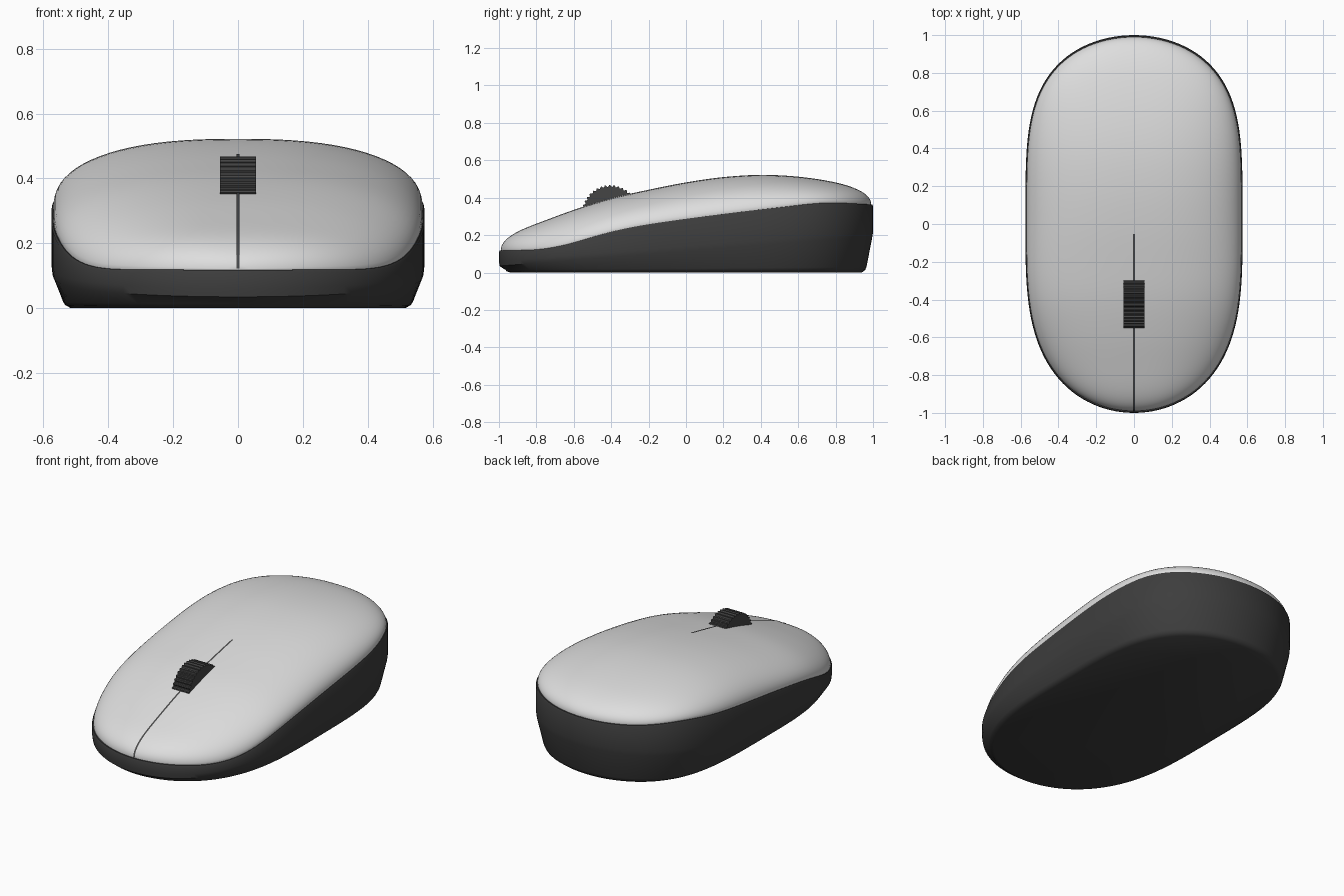
import bpy, bmesh
from math import sin, cos, pi, radians, sqrt

cube = bpy.data.objects.get("Cube")
if cube:
    bpy.data.objects.remove(cube, do_unlink=True)

HALF_WIDTH = 0.575
# Side profile points (y, z): line between the two shells, and the top ridge
SEAM = [(-1, .12), (-.8, .125), (-.65, .15), (-.4, .22), (-.2, .26),
        (.2, .315), (.5, .35), (.75, .374), (1, .366)]
RIDGE = [(-1, .195), (-.8, .265), (-.6, .337), (-.4, .398), (-.2, .443),
         (0, .482), (.2, .51), (.4, .522), (.6, .513), (.8, .484), (1, .435)]


def material(name, rgb, roughness):
    m = bpy.data.materials.new(name)
    m.use_nodes = True
    m.diffuse_color = (*rgb, 1)
    bsdf = m.node_tree.nodes["Principled BSDF"]
    bsdf.inputs["Base Color"].default_value = (*rgb, 1)
    bsdf.inputs["Roughness"].default_value = roughness
    return m


def curve_at(pts, y):
    """Smooth (Hermite) interpolation through profile points."""
    n = len(pts)
    y = min(max(y, pts[0][0]), pts[-1][0])
    i = max(k for k in range(n - 1) if pts[k][0] <= y)

    def slope(k):
        a, b = pts[max(k - 1, 0)], pts[min(k + 1, n - 1)]
        return (b[1] - a[1]) / (b[0] - a[0])

    (y0, z0), (y1, z1) = pts[i], pts[i + 1]
    d = y1 - y0
    u = (y - y0) / d
    return (z0 * (1 + 2 * u) * (1 - u) ** 2 + z1 * u * u * (3 - 2 * u)
            + d * slope(i) * u * (1 - u) ** 2 + d * slope(i + 1) * u * u * (u - 1))


def half_width(y):
    """Plan outline, slightly rounder at the front."""
    return HALF_WIDTH * sqrt(max(0, 1 - abs(y) ** (3.3 if y < 0 else 4)))


def seam(y):
    return curve_at(SEAM, y)


def crown(y):
    """Centre-line height, rounded off at both ends."""
    return seam(y) + (curve_at(RIDGE, y) - seam(y)) * sqrt(max(0, 1 - abs(y) ** 20))


def loft(name, rows, mat, closed=False, caps=(), angle=40):
    """Skin a list of point rows into one smooth object."""
    bm = bmesh.new()
    grid = [[bm.verts.new(p) for p in row] for row in rows]
    n = len(rows[0])
    for a, b in zip(grid, grid[1:]):
        for i in range(n if closed else n - 1):
            j = (i + 1) % n
            bm.faces.new((a[i], a[j], b[j], b[i]))
    for c in caps:
        bm.faces.new(grid[c])
    bmesh.ops.remove_doubles(bm, verts=bm.verts, dist=1e-5)
    bmesh.ops.recalc_face_normals(bm, faces=bm.faces)
    mesh = bpy.data.meshes.new(name)
    bm.to_mesh(mesh)
    bm.free()
    mesh.materials.append(mat)
    obj = bpy.data.objects.new(name, mesh)
    bpy.context.collection.objects.link(obj)
    bpy.ops.object.select_all(action='DESELECT')
    obj.select_set(True)
    bpy.context.view_layer.objects.active = obj
    bpy.ops.object.shade_smooth_by_angle(angle=radians(angle))
    return obj


light_grey = material("light grey plastic", (.73, .73, .73), .45)
dark_grey = material("dark grey plastic", (.047, .047, .047), .5)
rubber = material("wheel rubber", (.06, .06, .06), .6)
groove = material("groove grey", (.07, .07, .07), .6)

# Top shell: domed cross-sections along the length, with a short hidden skirt
STEPS, ACROSS = 72, 40
rows = []
for k in range(STEPS + 1):
    y = -cos(pi * k / STEPS)
    w, low, high = half_width(y) * .99, seam(y), crown(y)
    row = [(-w * .985, y * .98, low - .02)]
    for i in range(ACROSS + 1):
        t = sin(pi * (i / ACROSS - .5))
        z = low + (high - low) * sqrt(max(0, 1 - abs(t) ** 2.5))
        row.append((w * t, y * .99, z))
    row.append((w * .985, y * .98, low - .02))
    rows.append(row)
loft("top_shell", rows, light_grey, angle=60)


# Lower body: stacked outlines from the seam down to the flat base
def outline(inset, height):
    ring = []
    for k in range(2 * STEPS):
        a = pi * k / STEPS
        y = -cos(a)
        x = half_width(y) * (1 if sin(a) >= 0 else -1)
        ring.append((x * (1 - inset / HALF_WIDTH), y * (1 - inset), height(y)))
    return ring


def belt(y):
    return .04 + .08 * (y + 1)


body_rings = [
    outline(.02, lambda y: seam(y) - .002),
    outline(.004, lambda y: seam(y) - .002),
    outline(0, lambda y: seam(y) - .01),
    outline(0, lambda y: belt(y) + .02),
    outline(.003, lambda y: belt(y) - .005),
    outline(.035, lambda y: .022 + .008 * y),
    outline(.042, lambda y: .01 + .004 * y),
    outline(.06, lambda y: 0),
]
loft("lower_body", body_rings, dark_grey, closed=True, caps=(-1,))

# Thin centre line between the two buttons
line = []
for k in range(61):
    y = -1 + .95 * (k / 60) ** 2
    line.append([(x, y * .99 - .003, crown(y) + .002) for x in (-.005, .005)])
loft("button_split_line", line, groove)

# Ribbed scroll wheel
TEETH = 40
wheel = []
for x in (-.055, .055):
    ring = []
    for k in range(TEETH * 4):
        a = 2 * pi * k / (TEETH * 4)
        r = .151 if k % 4 < 2 else .143
        ring.append((x, -.405 + r * cos(a), .316 + r * sin(a)))
    wheel.append(ring)
loft("scroll_wheel", wheel, rubber, closed=True, caps=(0, -1), angle=20)
